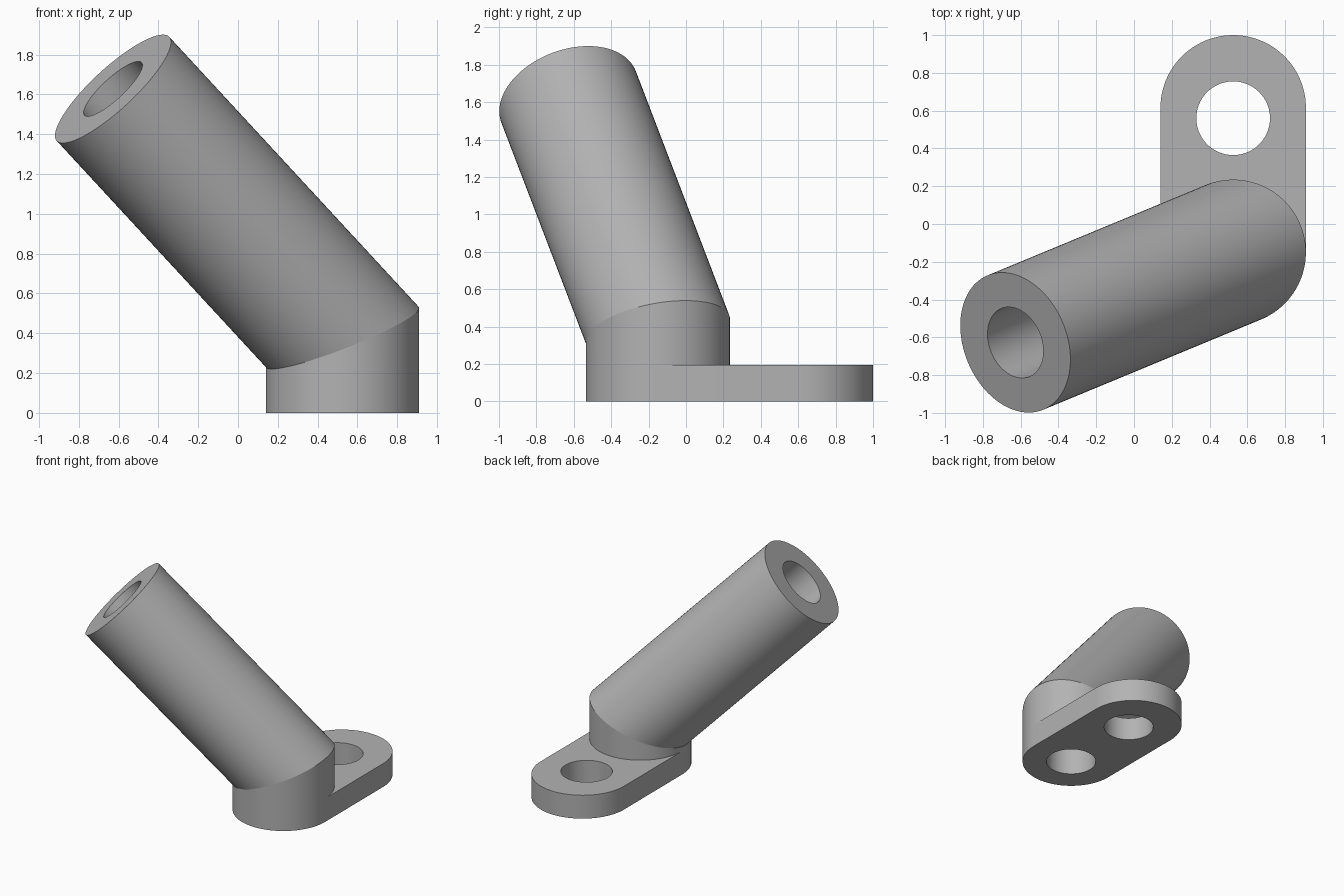
import bpy
import bmesh
from math import sin, cos, pi, radians
from mathutils import Vector

if "Cube" in bpy.data.objects:
    bpy.data.objects.remove(bpy.data.objects["Cube"])

SEG = 96
R, BORE = 0.385, 0.195          # outer and bore radius
CX, CY = 0.525, -0.15           # socket centre
HOLE_Y, ARC_Y = 0.56, 0.615     # plate hole and rounded end centres
PLATE_H, MITRE_Z, TUBE_LEN = 0.195, 0.38, 1.765

grey = bpy.data.materials.new("grey")
grey.use_nodes = True
colour = (0.45, 0.45, 0.45, 1)
grey.diffuse_color = colour
grey.node_tree.nodes["Principled BSDF"].inputs["Base Color"].default_value = colour


def arc(cy, r, start=0.0, sweep=2 * pi, z=0.0):
    """Points on an arc; a full circle does not repeat its first point."""
    n = SEG if sweep > 6 else SEG // 2 + 1
    step = 2 * pi / SEG
    return [Vector((CX + r * cos(start + i * step), cy + r * sin(start + i * step), z))
            for i in range(n)]


def loop(bm, points):
    verts = [bm.verts.new(p) for p in points]
    edges = [bm.edges.new((v, verts[(i + 1) % len(verts)])) for i, v in enumerate(verts)]
    return verts, edges


def finish(bm, name):
    """Smooth the curved walls, keep rims and the mitre crisp."""
    bmesh.ops.recalc_face_normals(bm, faces=bm.faces)
    mesh = bpy.data.meshes.new(name)
    bm.to_mesh(mesh)
    bm.free()
    mesh.materials.append(grey)
    obj = bpy.data.objects.new(name, mesh)
    bpy.context.collection.objects.link(obj)
    return obj


# Foot plate: stadium outline with two through holes
bm = bmesh.new()
outline = arc(CY, R, pi, pi) + arc(ARC_Y, R, 0, pi)
edges = []
for points in (outline, arc(CY, BORE), arc(HOLE_Y, BORE)):
    edges += loop(bm, points)[1]
bmesh.ops.triangle_fill(bm, edges=edges, use_beauty=True, use_dissolve=False)
ext = bmesh.ops.extrude_face_region(bm, geom=bm.faces[:], use_keep_orig=True)
top = [g for g in ext["geom"] if isinstance(g, bmesh.types.BMVert)]
bmesh.ops.translate(bm, verts=top, vec=(0, 0, PLATE_H))
bm.normal_update()
for f in bm.faces:
    f.smooth = abs(f.normal.z) < 0.5
for e in bm.edges:
    e.smooth = abs(e.verts[0].co.z - e.verts[1].co.z) > 0.01
finish(bm, "foot_plate")

# Mitred pipe: upright socket bent 45 degrees into the long tube
turn = radians(22.5)
axis = Vector((-cos(turn) * sin(pi / 4), -sin(turn) * sin(pi / 4), cos(pi / 4)))
mitre = Vector((CX, CY, MITRE_Z))
end = mitre + axis * TUBE_LEN
normal = axis + Vector((0, 0, 1))

bm = bmesh.new()
rims = []
for r in (R, BORE):
    base = arc(CY, r, z=PLATE_H)
    bend = [p + Vector((0, 0, (mitre - p).dot(normal) / normal.z)) for p in base]
    tip = [p + axis * (end - p).dot(axis) for p in bend]
    rings = [loop(bm, pts) for pts in (base, bend, tip)]
    for _, ring_edges in rings:
        for e in ring_edges:
            e.smooth = False
    for (a, _), (b, _) in zip(rings, rings[1:]):
        for i in range(SEG):
            j = (i + 1) % SEG
            bm.faces.new((a[i], a[j], b[j], b[i])).smooth = True
    rims.append(rings[-1][0])
# Flat end face of the tube
outer, inner = rims
for i in range(SEG):
    j = (i + 1) % SEG
    bm.faces.new((outer[i], outer[j], inner[j], inner[i]))
finish(bm, "angled_tube")
